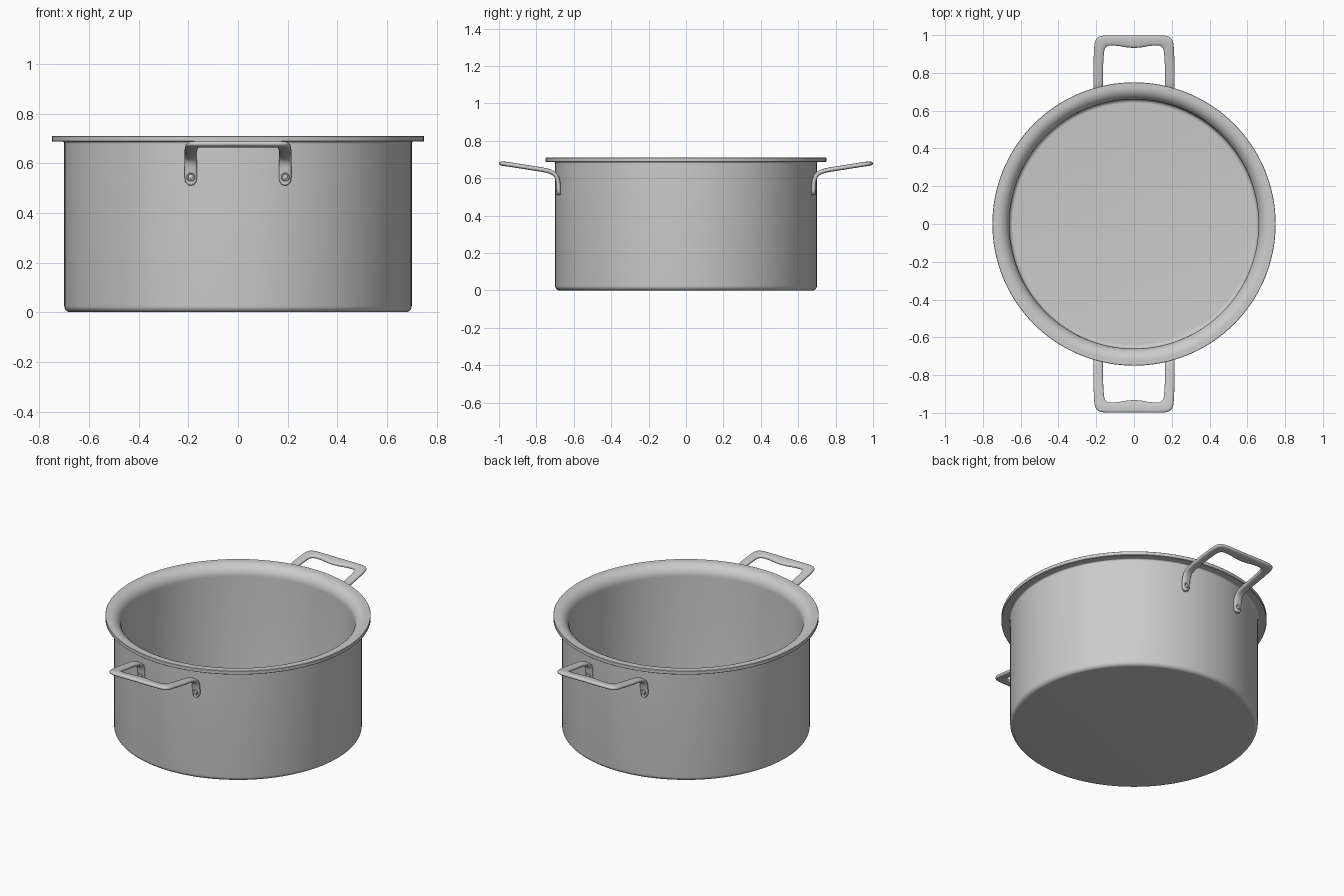
import bpy, bmesh, math
from mathutils import Vector, Matrix

if "Cube" in bpy.data.objects:
    bpy.data.objects.remove(bpy.data.objects["Cube"])


def finish(name, bm, angle=40):
    bmesh.ops.remove_doubles(bm, verts=bm.verts, dist=1e-5)
    bmesh.ops.recalc_face_normals(bm, faces=bm.faces)
    mesh = bpy.data.meshes.new(name)
    bm.to_mesh(mesh)
    bm.free()
    ob = bpy.data.objects.new(name, mesh)
    bpy.context.collection.objects.link(ob)
    bpy.ops.object.select_all(action='DESELECT')
    ob.select_set(True)
    bpy.context.view_layer.objects.active = ob
    bpy.ops.object.shade_smooth_by_angle(angle=math.radians(angle))
    return ob


def lathe(name, profile, steps, matrix=Matrix()):
    bm = bmesh.new()
    vs = [bm.verts.new((r, 0, z)) for r, z in profile]
    es = [bm.edges.new(p) for p in zip(vs, vs[1:])]
    bmesh.ops.spin(bm, geom=vs + es, cent=(0, 0, 0), axis=(0, 0, 1),
                   angle=math.tau, steps=steps)
    bmesh.ops.remove_doubles(bm, verts=bm.verts, dist=1e-5)
    bm.transform(matrix)
    return finish(name, bm)


def arc(cx, cz, rx, rz, a0, a1, n=8):
    return [(cx + rx * math.cos(math.radians(a0 + (a1 - a0) * i / n)),
             cz + rz * math.sin(math.radians(a0 + (a1 - a0) * i / n)))
            for i in range(n + 1)]


# Pot: rounded base, straight wall, flat flange that rolls into the bore
pot = [(0, 0)] + arc(0.675, 0.025, 0.025, 0.025, -90, 0)
pot += [(0.70, 0.675)] + arc(0.708, 0.68, 0.008, 0.008, 180, 90, 4)
pot += [(0.748, 0.688), (0.75, 0.69), (0.75, 0.709), (0.748, 0.711)]
pot += arc(0.725, 0.645, 0.065, 0.066, 90, 180, 12)
pot += arc(0.64, 0.05, 0.02, 0.02, 0, -90, 6) + [(0, 0.03)]
lathe("pot_body", pot, 128)

# Handle side curve (distance from pot axis, height), tip first
SIDE = [Vector(p) for p in [(1.0, 0.680), (0.96, 0.676), (0.90, 0.667),
        (0.82, 0.654), (0.76, 0.645), (0.72, 0.635), (0.695, 0.618),
        (0.684, 0.59), (0.681, 0.55), (0.680, 0.51)]]
DIST = [0.0]
for p, q in zip(SIDE, SIDE[1:]):
    DIST.append(DIST[-1] + (q - p).length)
LENGTH = DIST[-1]


def on_side(d):
    """Point and tangent of the side curve at distance d from the tip."""
    i = next((k for k in range(len(DIST) - 2) if d < DIST[k + 1]), len(DIST) - 2)
    t = (d - DIST[i]) / (DIST[i + 1] - DIST[i])
    tangents = [(SIDE[min(k + 1, len(SIDE) - 1)] - SIDE[max(k - 1, 0)]).normalized()
                for k in (i, i + 1)]
    return SIDE[i].lerp(SIDE[i + 1], t), tangents[0].lerp(tangents[1], t).normalized()


# Stations of half a handle: inner edge (x, d), outer edge (x, d)
half = [((0.04, 0.067), (0.04, 0)), ((0.08, 0.058), (0.08, 0)),
        ((0.12, 0.055), (0.135, 0)), ((0.142, 0.058), (0.175, 0.002)),
        ((0.155, 0.072), (0.205, 0.015)), ((0.159, 0.10), (0.213, 0.06))]
half += [((0.164, d), (0.216, d)) for d in DIST[3:-2]]
for a in (90, 60, 30, 8):
    w = 0.026 * math.sin(math.radians(a))
    d = LENGTH - 0.026 * (1 - math.cos(math.radians(a)))
    half.append(((0.19 - w, d), (0.19 + w, d)))
flip = [tuple((-x, d) for x, d in st) for st in reversed(half)]
stations = flip + [((0, 0.070), (0, 0))] + half


def handle(name, sign):
    bm = bmesh.new()
    rings = []
    for inner, outer in stations:
        a, b = Vector(inner), Vector(outer)
        ring = []
        for k in range(12):
            c, s = math.cos(k * math.tau / 12), math.sin(k * math.tau / 12)
            u = math.copysign(abs(c) ** 0.7, c)
            h = 0.0125 * math.copysign(abs(s) ** 0.7, s)
            x, d = (a + b) / 2 + (b - a) / 2 * u
            p, t = on_side(d)
            p = p + Vector((t.y, -t.x)) * h
            ring.append(bm.verts.new((x, p.x * sign, p.y)))
        rings.append(ring)
    for r, q in zip(rings, rings[1:]):
        for k in range(12):
            j = (k + 1) % 12
            bm.faces.new((r[k], r[j], q[j], q[k]))
    bm.faces.new(rings[0])
    bm.faces.new(rings[-1])
    ob = finish(name, bm, 180)
    sub = ob.modifiers.new("smooth", 'SUBSURF')
    sub.levels = sub.render_levels = 2


# Handles with a ringed rivet at each foot
RIVET = [(0, 0.005), (0.008, 0.004), (0.010, 0.002), (0.012, 0.005),
         (0.015, 0.006), (0.017, 0.004), (0.018, -0.006), (0, -0.006)]
for label, sign in (("front", -1), ("back", 1)):
    handle(label + "_handle", sign)
    for side, x in (("left", -0.19), ("right", 0.19)):
        m = Matrix.Translation((x, sign * 0.691, 0.545)) @ \
            Matrix.Rotation(-sign * math.pi / 2, 4, 'X')
        lathe(f"{label}_{side}_rivet", RIVET, 24, m)
